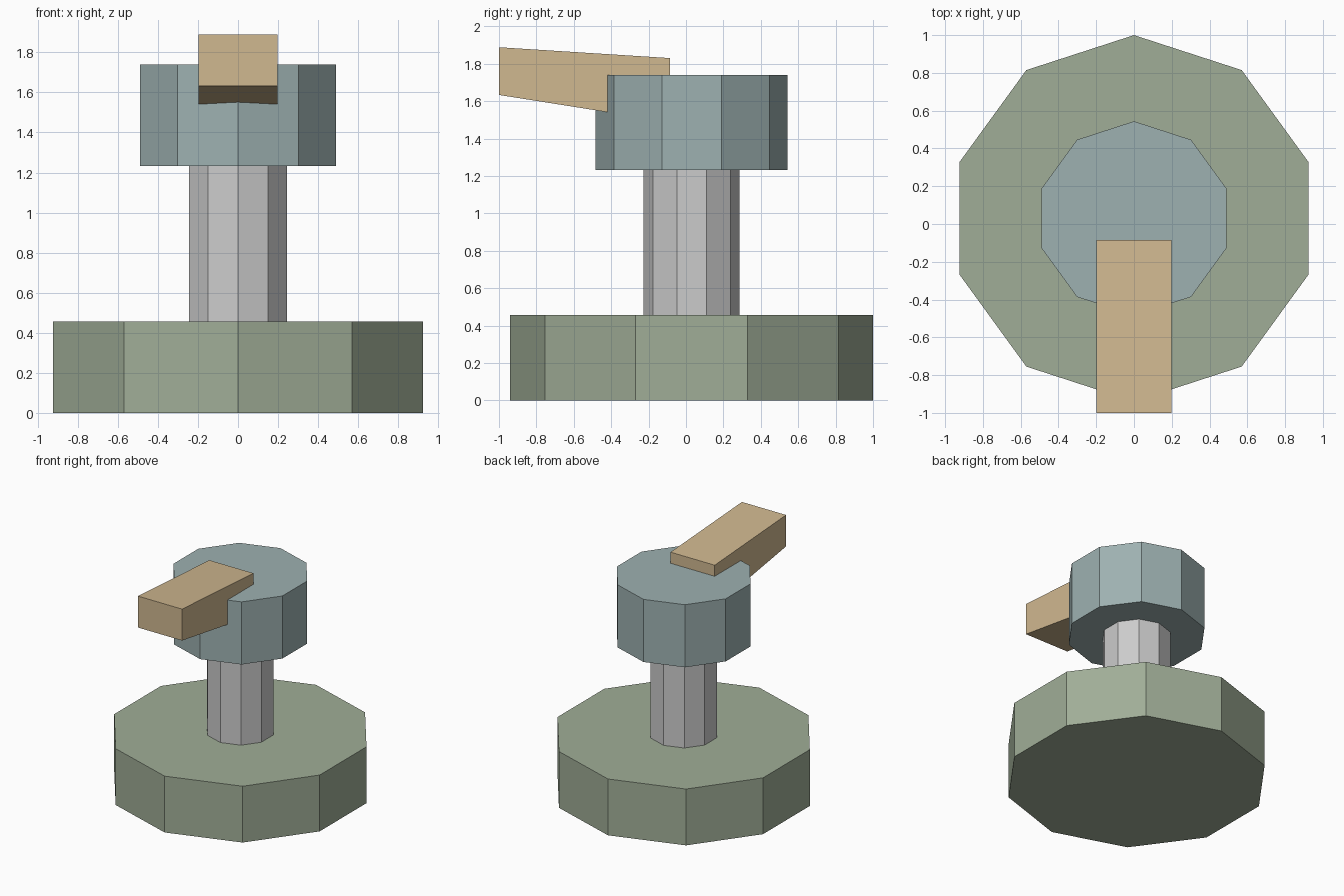
import bpy
import bmesh
from math import radians
from mathutils import Matrix

if "Cube" in bpy.data.objects:
    bpy.data.objects.remove(bpy.data.objects["Cube"])

CENTRE_Y = 0.03


def finish(bm, name, colour):
    bmesh.ops.recalc_face_normals(bm, faces=bm.faces)
    mesh = bpy.data.meshes.new(name)
    bm.to_mesh(mesh)
    bm.free()
    obj = bpy.data.objects.new(name, mesh)
    bpy.context.collection.objects.link(obj)
    if colour:
        mat = bpy.data.materials.new(name + "_colour")
        mat.diffuse_color = (*colour, 1)
        mat.use_nodes = True
        mat.node_tree.nodes["Principled BSDF"].inputs["Base Color"].default_value = mat.diffuse_color
        mesh.materials.append(mat)
    return obj


def ten_sided(name, radius, z0, z1, colour=None):
    # ten-sided drum with a corner facing straight back
    bm = bmesh.new()
    place = Matrix.Translation((0, CENTRE_Y, (z0 + z1) / 2)) @ Matrix.Rotation(radians(90), 4, 'Z')
    bmesh.ops.create_cone(bm, cap_ends=True, segments=10, radius1=radius,
                          radius2=radius, depth=z1 - z0, matrix=place)
    # keep a corner on the y axis
    if not any(abs(v.co.x) < 1e-4 for v in bm.verts):
        bmesh.ops.rotate(bm, verts=bm.verts, cent=(0, CENTRE_Y, 0),
                         matrix=Matrix.Rotation(radians(18), 3, 'Z'))
    return finish(bm, name, colour)


def side_profile(name, points, half_width, colour=None):
    # side outline (y, z) extruded across x
    bm = bmesh.new()
    face = bm.faces.new([bm.verts.new((-half_width, y, z)) for y, z in points])
    new = bmesh.ops.extrude_face_region(bm, geom=[face])["geom"]
    bmesh.ops.translate(bm, vec=(2 * half_width, 0, 0),
                        verts=[g for g in new if isinstance(g, bmesh.types.BMVert)])
    return finish(bm, name, colour)


# Wide foot, slim neck and round head
ten_sided("base", 0.97, 0.0, 0.457, (0.35, 0.42, 0.31))
ten_sided("stem", 0.256, 0.457, 1.232)
ten_sided("head", 0.514, 1.232, 1.74, (0.34, 0.44, 0.44))

# Spout, tapering down into the head
side_profile("spout", [(-1.0, 1.633), (-0.085, 1.488), (-0.085, 1.83), (-1.0, 1.888)],
             0.198, (0.63, 0.48, 0.28))
